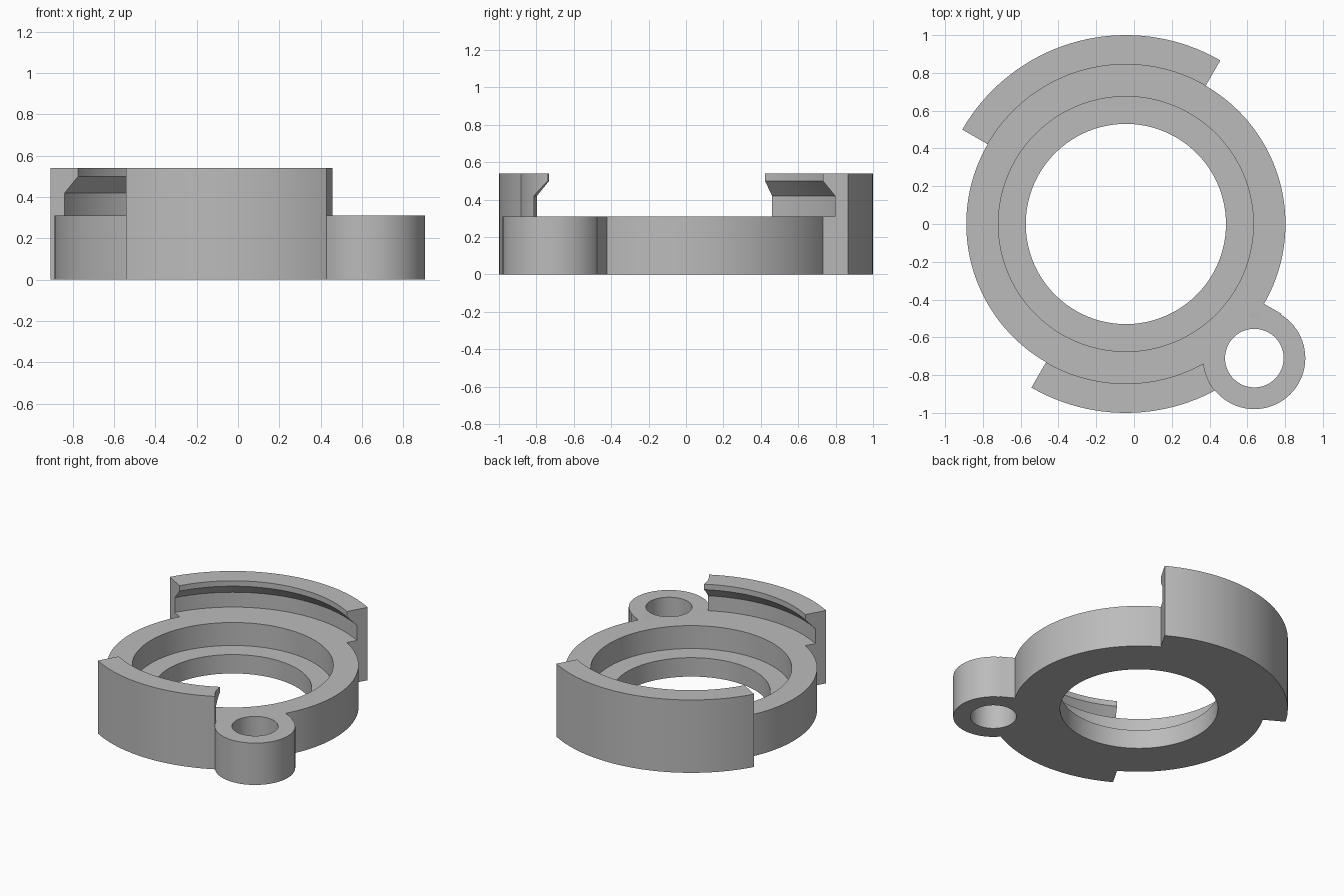
import bpy, bmesh
from math import radians, cos, sin

cube = bpy.data.objects.get("Cube")
if cube:
    bpy.data.objects.remove(cube, do_unlink=True)

CX = -0.043                 # axis of the main ring
BOSS = (0.637, -0.71)       # axis of the lug
R_RING, R_CLIP, R_BOSS = 0.845, 1.0, 0.27
H_RING, H_CLIP = 0.31, 0.54

grey = bpy.data.materials.new("light_grey")
grey.use_nodes = True
colour = (0.5, 0.5, 0.5, 1)
grey.diffuse_color = colour
grey.node_tree.nodes["Principled BSDF"].inputs["Base Color"].default_value = colour


def revolve(name, profile, start=0, end=360, centre=(CX, 0), step=2.5):
    """Sweep a closed (radius, z) profile around a vertical axis."""
    bm = bmesh.new()
    full = end - start == 360
    n = round((end - start) / step)
    rows = []
    for i in range(n if full else n + 1):
        a = radians(start + i * step)
        rows.append([bm.verts.new((centre[0] + r * cos(a), centre[1] + r * sin(a), z))
                     for r, z in profile])
    m = len(profile)
    for i in range(n):
        p, q = rows[i], rows[(i + 1) % len(rows)]
        for j in range(m):
            k = (j + 1) % m
            bm.faces.new((p[j], q[j], q[k], p[k]))
    if not full:
        bm.faces.new(rows[0])
        bm.faces.new(rows[-1])
    bmesh.ops.recalc_face_normals(bm, faces=bm.faces)
    mesh = bpy.data.meshes.new(name)
    bm.to_mesh(mesh)
    bm.free()
    mesh.materials.append(grey)
    ob = bpy.data.objects.new(name, mesh)
    bpy.context.collection.objects.link(ob)
    return ob


def tube(r0, r1, z0, z1):
    return [(r0, z0), (r1, z0), (r1, z1), (r0, z1)]


def disc(name, radius, z0, z1):
    bm = bmesh.new()
    bmesh.ops.create_cone(bm, cap_ends=True, segments=72, radius1=radius,
                          radius2=radius, depth=z1 - z0)
    bmesh.ops.translate(bm, verts=bm.verts, vec=(*BOSS, (z0 + z1) / 2))
    mesh = bpy.data.meshes.new(name)
    bm.to_mesh(mesh)
    bm.free()
    mesh.materials.append(grey)
    ob = bpy.data.objects.new(name, mesh)
    bpy.context.collection.objects.link(ob)
    return ob


def combine(target, tool, operation):
    tool.hide_render = True
    mod = target.modifiers.new("combine", 'BOOLEAN')
    mod.operation, mod.object, mod.solver = operation, tool, 'EXACT'
    bpy.context.view_layer.objects.active = target
    bpy.ops.object.modifier_apply(modifier=mod.name)
    bpy.data.objects.remove(tool, do_unlink=True)


# Stepped base ring with counterbore
body = revolve("ring_body", [(0.53, 0), (R_RING, 0), (R_RING, H_RING),
                             (0.675, H_RING), (0.675, 0.14), (0.53, 0.14)])

# Two raised clips with an undercut lip
clip = [(0.8, 0), (R_CLIP, 0), (R_CLIP, H_CLIP), (R_RING, H_CLIP), (R_RING, 0.5),
        (0.92, 0.42), (0.92, H_RING), (0.8, H_RING)]
back_clip = revolve("back_clip", clip, 60, 150)
front_clip = revolve("front_clip", clip, 240, 315)

# Front clip is scooped away around the lug
combine(front_clip, disc("clip_cutter", R_BOSS, H_RING, 0.7), 'DIFFERENCE')

# Lug, its neck and its screw hole
combine(body, back_clip, 'UNION')
combine(body, front_clip, 'UNION')
combine(body, revolve("neck", tube(0.8, 0.95, 0, H_RING), 300, 330), 'UNION')
combine(body, disc("lug", R_BOSS, 0, H_RING), 'UNION')
combine(body, disc("screw_hole", 0.155, -0.1, 0.7), 'DIFFERENCE')

# Smooth curved walls, sharp edges elsewhere
bpy.ops.object.select_all(action='DESELECT')
body.select_set(True)
bpy.context.view_layer.objects.active = body
bpy.ops.object.shade_smooth_by_angle(angle=radians(25))
